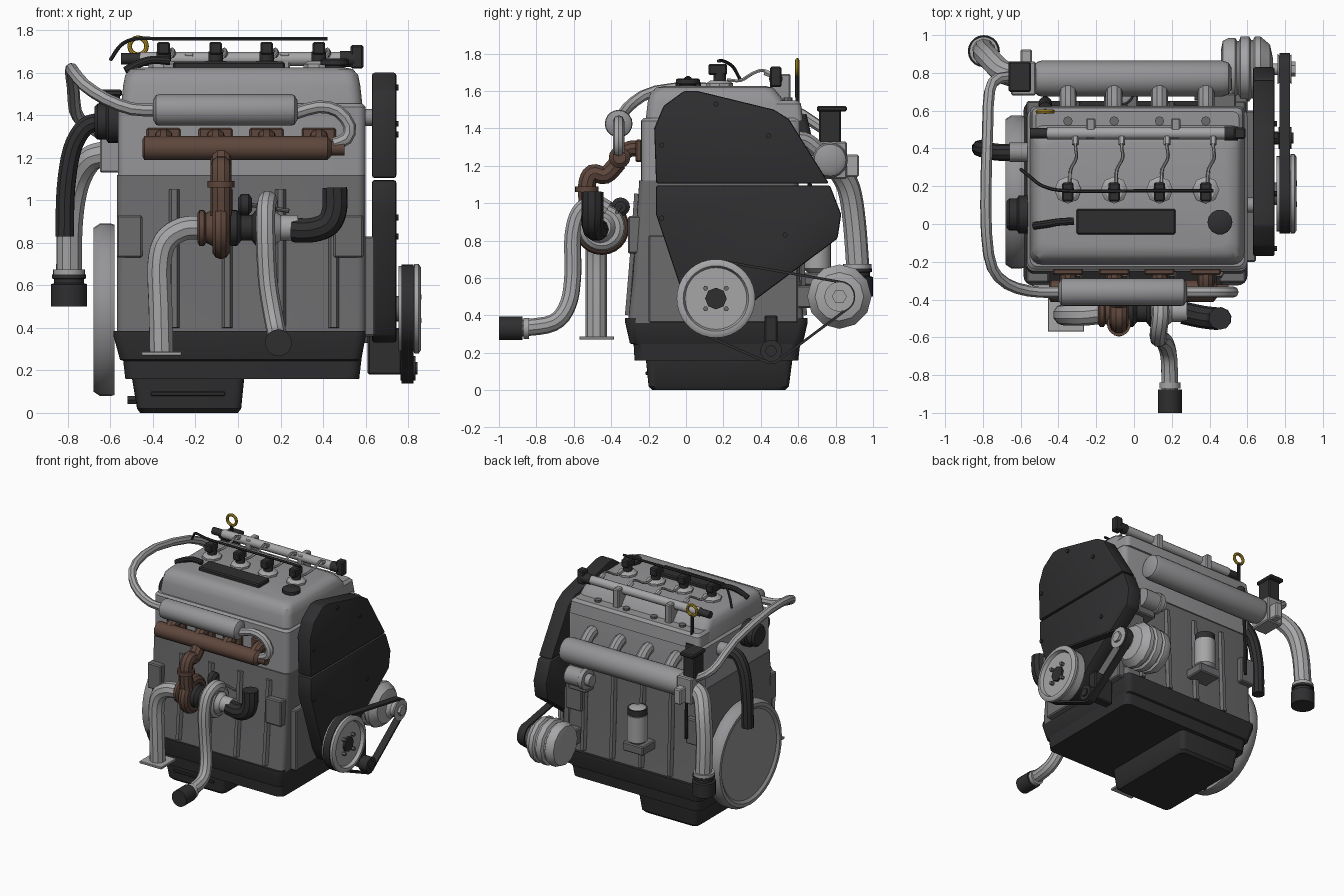
import bpy, bmesh, math
from mathutils import Vector, geometry

def mat(name, r, g, b):
    m = bpy.data.materials.new(name)
    m.diffuse_color = (r, g, b, 1)
    return m

BLACK = mat("black", .028, .028, .03)
IRON = mat("dark_iron", .15, .15, .155)
RUST = mat("rusty_brown", .11, .062, .045)
GOLD = mat("gold", .5, .31, .02)
STEEL = mat("steel", .38, .38, .39)
ALU = mat("grey_casting", .3, .3, .31)

def finish(name, bm, m):
    bmesh.ops.remove_doubles(bm, verts=bm.verts, dist=1e-5)
    bmesh.ops.recalc_face_normals(bm, faces=bm.faces)
    me = bpy.data.meshes.new(name)
    bm.to_mesh(me)
    bm.free()
    return link(name, me, m)

def link(name, data, m):
    ob = bpy.data.objects.new(name, data)
    bpy.context.collection.objects.link(ob)
    if m:
        data.materials.append(m)
    return ob

def bevel(ob, w, seg=2):
    b = ob.modifiers.new("bevel", 'BEVEL')
    b.width, b.segments, b.limit_method = w, seg, 'ANGLE'
    return ob

def skin(name, rings, m, caps=True):
    bm = bmesh.new()
    vs = [[bm.verts.new(p) for p in r] for r in rings]
    n = len(vs[0])
    for a, b in zip(vs, vs[1:]):
        for i in range(n):
            bm.faces.new((a[i], a[(i + 1) % n], b[(i + 1) % n], b[i]))
    if caps:
        bm.faces.new(vs[0])
        bm.faces.new(vs[-1])
    return finish(name, bm, m)

def box(name, x0, x1, y0, y1, z0, z1, m=None, w=.008):
    rings = [[(x0, y0, z), (x1, y0, z), (x1, y1, z), (x0, y1, z)] for z in (z0, z1)]
    return bevel(skin(name, rings, m), w, 1)

def rounded(levels, r):
    """Rounded rectangles (x0, x1, y0, y1, z) used as loft sections"""
    out = []
    for x0, x1, y0, y1, z in levels:
        ring = []
        for k, (cx, cy) in enumerate(((x1-r, y1-r), (x0+r, y1-r), (x0+r, y0+r), (x1-r, y0+r))):
            for j in range(5):
                a = (k + j / 4) * math.pi / 2
                ring.append((cx + r * math.cos(a), cy + r * math.sin(a), z))
        out.append(ring)
    return out

def lathe(name, profile, origin, axis, m=None, seg=20):
    """Profile of (radius, distance along axis)"""
    q = Vector(axis).to_track_quat('Z', 'Y')
    o = Vector(origin)
    rings = []
    for r, t in profile:
        r = max(r, 1e-4)
        rings.append([o + q @ Vector((r*math.cos(2*math.pi*i/seg), r*math.sin(2*math.pi*i/seg), t)) for i in range(seg)])
    return skin(name, rings, m)

def cyl(name, p, q, r, m=None, seg=20, r2=None):
    d = Vector(q) - Vector(p)
    return lathe(name, [(r, 0), (r if r2 is None else r2, d.length)], p, d, m, seg)

def tube(name, pts, r, m=None, steps=4, res=3):
    P = [Vector(p) for p in pts]
    P = [2*P[0] - P[1]] + P + [2*P[-1] - P[-2]]
    path = []
    for a, b, c, d in zip(P, P[1:], P[2:], P[3:]):
        for i in range(steps):
            t = i / steps
            path.append(.5*(2*b + (c-a)*t + (2*a-5*b+4*c-d)*t*t + (3*b-a-3*c+d)*t**3))
    path.append(P[-2])
    cu = bpy.data.curves.new(name, 'CURVE')
    cu.dimensions, cu.bevel_depth, cu.bevel_resolution, cu.use_fill_caps = '3D', r, res, True
    s = cu.splines.new('POLY')
    s.points.add(len(path) - 1)
    for pt, v in zip(s.points, path):
        pt.co = (*v, 1)
    return link(name, cu, m)

def plate(name, yz, x0, x1, m, w=.012):
    return bevel(skin(name, [[(x, y, z) for y, z in yz] for x in (x0, x1)], m), w)

PORTS = (-.35, -.105, .135, .38)

# Block, head, valve cover and rear ledge
skin("engine_block", rounded([(-.57, .6, -.31, .63, .36), (-.57, .6, -.285, .61, .6), (-.57, .6, -.25, .6, 1.12)], .04), IRON)
skin("cylinder_head", rounded([(-.565, .6, -.24, .61, 1.115), (-.565, .6, -.24, .61, 1.44), (-.55, .585, -.225, .61, 1.455)], .04), ALU)
skin("valve_cover", rounded([(-.55, .585, -.215, .56, 1.45), (-.54, .575, -.205, .53, 1.54), (-.53, .565, -.19, .49, 1.59),
     (-.505, .54, -.16, .465, 1.617), (-.47, .5, -.12, .43, 1.625)], .06), ALU)
skin("rear_ledge", rounded([(-.55, .585, .3, .625, 1.44), (-.54, .575, .3, .615, 1.53), (-.52, .555, .3, .595, 1.55)], .03), ALU)
for i, x in enumerate((-.3, -.05, .2, .45)):
    for y, b in ((-.255, -.305), (.6, .625)):
        tube(f"block_rib_{i}", [(x, b, .4), (x, (y + b)/2, .7), (x, y, 1.05)], .025, IRON, 2, 1)
for x0, x1 in ((-.57, -.45), (.45, .59)):
    box("mount_pad", x0, x1, -.31, -.22, .73, .93, IRON)
    box("rear_mount_pad", x0, x1, .58, .65, .7, .9, IRON)
box("front_plate", .59, .645, -.2, .6, .36, .83, IRON)

# Oil pan and sump
skin("oil_pan", rounded([(-.53, .57, -.275, .6, .16), (-.54, .58, -.28, .61, .245), (-.555, .58, -.3, .625, .25), (-.585, .6, -.325, .65, .36), (-.585, .6, -.325, .65, .385)], .05), BLACK)
skin("sump", rounded([(-.46, .0, -.18, .53, 0), (-.475, .015, -.2, .55, .02), (-.5, .03, -.215, .57, .17)], .04), BLACK)
box("sump_ridge", -.41, -.06, -.216, -.15, .08, .1, BLACK, .004)
cyl("drain_plug", (-.52, .17, .06), (-.46, .17, .06), .022, BLACK, 6)

# Flywheel and left end fittings
lathe("flywheel", [(0, 0), (.4, 0), (.405, .015), (.405, .07), (.385, .1), (.36, .1), (.34, .085), (0, .085)], (-.58, .17, .485), (-1, 0, 0), ALU, 40)
lathe("end_cap", [(.1, 0), (.1, .05), (.085, .06), (.085, .1), (.07, .115)], (-.56, .05, 1.37), (-1, 0, 0), BLACK)
cyl("coolant_outlet", (-.56, .38, 1.37), (-.66, .38, 1.37), .052, ALU)
tube("coolant_hose", [(-.65, .38, 1.37), (-.72, .38, 1.345), (-.78, .39, 1.24), (-.81, .4, 1.05), (-.815, .4, .83)], .045, BLACK)

# Timing cover in two halves
plate("timing_cover_upper", [(-.16, 1.105), (-.17, 1.4), (-.12, 1.52), (-.01, 1.6), (.06, 1.6), (.47, 1.5), (.55, 1.45), (.765, 1.105)], .63, .745, BLACK)
plate("timing_cover_lower", [(-.16, 1.095), (-.16, .94), (.0, .46), (.06, .36), (.16, .33), (.27, .36), (.38, .49), (.81, .81), (.83, .94), (.77, 1.095)], .63, .745, BLACK)
for y, z in ((.16, 1.53), (.44, 1.36), (-.13, 1.31), (-.13, .92), (.53, .83)):
    cyl("cover_bolt", (.74, y, z), (.756, y, z), .014, BLACK, 8)
cyl("cam_stub", (.58, .1, 1.39), (.64, .1, 1.39), .04, ALU)

# Crank pulley, idler, alternator and belt
lathe("crank_pulley", [(0, 0), (.2, 0), (.2, .06), (.185, .065), (.21, .075), (.21, .095), (.195, .105), (.175, .105), (.165, .08), (0, .08)], (.755, .16, .49), (1, 0, 0), STEEL, 36)
cyl("crank_shaft", (.6, .16, .49), (.77, .16, .49), .06, IRON)
cyl("crank_nut", (.82, .16, .49), (.85, .16, .49), .058, BLACK, 8)
for k in range(4):
    a = math.pi/4 + k*math.pi/2
    y, z = .16 + .078*math.cos(a), .49 + .078*math.sin(a)
    cyl("pulley_bolt", (.83, y, z), (.862, y, z), .014, IRON, 6)
lathe("idler_pulley", [(0, 0), (.058, 0), (.058, .07), (.03, .07), (.03, .08), (0, .08)], (.765, .455, .21), (1, 0, 0), BLACK)
box("idler_bracket", .61, .77, .42, .49, .18, .4, BLACK)
lathe("alternator", [(.1, 0), (.15, .01), (.165, .04), (.165, .075), (.15, .085), (.15, .095), (.172, .105), (.172, .15), (.155, .16), (.155, .17), (.172, .18), (.172, .21), (.13, .26), (.06, .275), (.03, .275), (.03, .33)], (.46, .82, .5), (1, 0, 0), STEEL, 12)
lathe("alternator_pulley", [(.03, 0), (.08, 0), (.06, .025), (.06, .05), (.08, .075), (.05, .075)], (.76, .82, .5), (1, 0, 0), STEEL)
cyl("alternator_nut", (.82, .82, .5), (.855, .82, .5), .04, STEEL, 6)
box("alternator_bracket", .48, .6, .58, .74, .44, .56, IRON)
pts = [Vector((y + r*math.cos(a*math.pi/18), z + r*math.sin(a*math.pi/18))) for y, z, r in ((.16, .49, .202), (.82, .5, .078), (.455, .21, .064)) for a in range(36)]
hull = [pts[i] for i in geometry.convex_hull_2d(pts)]
belt = skin("drive_belt", [[(x, p.x, p.y) for p in hull] for x in (.77, .825)], BLACK, False)
so = belt.modifiers.new("thickness", 'SOLIDIFY')
so.thickness, so.offset = .014, 0

# Intake plenum, runners, throttle and intake pipe
lathe("intake_plenum", [(.07, 0), (.09, .02), (.095, .04), (.095, 1.0), (.085, 1.03), (.06, 1.045)], (-.53, .77, 1.23), (1, 0, 0), ALU)
for x in PORTS:
    tube("intake_runner", [(x, .58, 1.34), (x, .65, 1.33), (x, .74, 1.25)], .045, ALU)
    cyl("ledge_bolt", (x, .545, 1.54), (x, .545, 1.565), .025, IRON, 8)
box("throttle_body", -.65, -.52, .68, .86, 1.13, 1.33, ALU)
box("throttle_flange", -.6, -.54, .84, .925, 1.14, 1.26, STEEL)
box("throttle_actuator", -.655, -.555, .71, .83, 1.32, 1.51, BLACK)
box("actuator_lid", -.665, -.545, .7, .86, 1.49, 1.52, BLACK)
tube("intake_pipe", [(-.62, .78, 1.22), (-.7, .81, 1.19), (-.76, .87, 1.08), (-.79, .9, .9), (-.795, .92, .64)], .062, STEEL)
lathe("intake_pipe_end", [(.065, 0), (.085, .0), (.085, .105), (.07, .11), (.07, .13), (.08, .132), (.08, .15), (.06, .15)], (-.795, .915, .5), (0, 0, 1), BLACK)
lathe("intake_clamp", [(.06, 0), (.076, 0), (.076, .03), (.06, .03)], (-.795, .915, .645), (0, 0, 1), STEEL)

# Rear: oil filter, pump and dipstick
lathe("oil_filter", [(.05, 0), (.075, .02), (.075, .22), (.06, .23), (.06, .27), (.03, .28)], (-.07, .7, .63), (0, 0, 1), STEEL)
cyl("filter_cap", (-.07, .7, .85), (-.07, .7, .9), .072, BLACK)
box("filter_bracket", -.16, .02, .58, .76, .56, .63, IRON)
lathe("coolant_pump", [(.07, 0), (.07, .12), (.078, .125), (.078, .16), (.045, .16), (.045, .2)], (.52, .7, 1.0), (-1, 0, 0), ALU)
box("pump_bracket", .38, .54, .58, .69, .88, 1.08, IRON)
tube("dipstick", [(-.47, .67, .75), (-.47, .665, 1.0), (-.47, .645, 1.35), (-.47, .6, 1.5), (-.47, .595, 1.69)], .012, BLACK)
cyl("dipstick_sleeve", (-.47, .64, 1.34), (-.47, .61, 1.47), .035, BLACK)
bpy.ops.mesh.primitive_torus_add(location=(-.47, .595, 1.725), rotation=(math.pi/2, 0, 0), major_radius=.04, minor_radius=.011, major_segments=16, minor_segments=8)
bpy.context.object.name = "dipstick_ring"
bpy.context.object.data.materials.append(GOLD)

# Top of cover: coils, fuel rail, cap, plate and wiring
for x in PORTS:
    lathe("coil_base", [(.072, 0), (.072, .025), (.05, .04)], (x, .18, 1.615), (0, 0, 1), STEEL, 8)
    cyl("coil_stem", (x, .18, 1.64), (x, .18, 1.7), .034, BLACK, 12)
    box("coil_plug", x-.03, x+.03, .12, .22, 1.685, 1.745, BLACK)
    tube("fuel_line", [(x+.01, .22, 1.66), (x+.015, .29, 1.655), (x+.045, .35, 1.69), (x+.04, .41, 1.71), (x+.04, .475, 1.68)], .009, STEEL, 3, 1)
    cyl("fuel_line_nut", (x+.04, .42, 1.7), (x+.04, .46, 1.685), .018, STEEL, 6)
cyl("fuel_rail", (-.46, .48, 1.665), (.52, .48, 1.665), .033, STEEL, 12)
for x in (-.23, .22):
    box("rail_foot", x-.025, x+.025, .45, .56, 1.52, 1.69, ALU)
cyl("rail_sensor", (-.55, .48, 1.665), (-.43, .48, 1.665), .027, BLACK, 12)
cyl("rail_end", (.48, .48, 1.665), (.55, .48, 1.665), .037, BLACK, 12)
box("rail_connector", .53, .59, .45, .51, 1.62, 1.73, BLACK)
tube("coil_wire", [(-.6, .29, 1.66), (-.55, .25, 1.73), (-.48, .2, 1.76), (-.35, .175, 1.76), (0, .175, 1.76), (.42, .175, 1.76)], .009, BLACK, 4, 1)
box("cover_plate", -.305, .22, -.055, .08, 1.615, 1.652, BLACK)
tube("breather_hose", [(-.53, -.01, 1.61), (-.46, .0, 1.645), (-.4, .01, 1.66), (-.32, .015, 1.655)], .02, BLACK)
lathe("oil_cap", [(.045, 0), (.045, .02), (.066, .022), (.066, .045), (.055, .052)], (.455, .01, 1.615), (0, 0, 1), BLACK, 14)

# Front heat exchanger and its looped pipes
lathe("cooler_cylinder", [(.045, 0), (.07, .015), (.074, .03), (.074, .65), (.07, .665), (.045, .68)], (-.4, -.36, 1.425), (1, 0, 0), ALU)
tube("cooler_return_pipe", [(-.39, -.36, 1.425), (-.5, -.36, 1.43), (-.62, -.34, 1.475), (-.72, -.28, 1.54), (-.77, -.16, 1.6), (-.785, .1, 1.615),
     (-.775, .5, 1.53), (-.765, .7, 1.42), (-.72, .77, 1.36), (-.6, .78, 1.29)], .03, STEEL, 2, 2)
tube("cooler_feed_pipe", [(.27, -.36, 1.41), (.38, -.36, 1.44), (.47, -.36, 1.42), (.525, -.36, 1.35), (.51, -.36, 1.29), (.45, -.36, 1.265)], .03, STEEL, 2, 2)

# Exhaust manifold
lathe("exhaust_log", [(.04, 0), (.058, .01), (.058, .87), (.035, .89), (.035, .95)], (-.45, -.355, 1.245), (1, 0, 0), RUST, 14)
for x in PORTS:
    box("exhaust_flange", x-.08, x+.08, -.27, -.235, 1.22, 1.34, RUST)
    tube("exhaust_port", [(x, -.24, 1.29), (x, -.3, 1.29), (x, -.36, 1.25)], .045, RUST)
tube("exhaust_elbow", [(-.08, -.36, 1.22), (-.08, -.43, 1.15), (-.08, -.5, 1.16), (-.08, -.53, 1.09), (-.08, -.52, .93)], .05, RUST)
cyl("elbow_flange", (-.08, -.53, 1.06), (-.08, -.53, 1.09), .063, RUST)

# Turbocharger: turbine, core and compressor
for nm, x, R, r, m in (("turbine_scroll", -.08, .105, .042, RUST), ("compressor_scroll", .13, .085, .042, STEEL)):
    bpy.ops.mesh.primitive_torus_add(location=(x, -.45, .87), rotation=(0, math.pi/2, 0), major_radius=R, minor_radius=r, major_segments=24, minor_segments=10)
    bpy.context.object.name = nm
    bpy.context.object.data.materials.append(m)
lathe("turbine_housing", [(.07, 0), (.085, .01), (.085, .03), (.07, .04), (.1, .1), (.1, .14), (.06, .16)], (-.19, -.46, .87), (1, 0, 0), RUST)
lathe("turbo_core", [(.085, 0), (.085, .03), (.06, .05), (.06, .1), (.085, .12), (.085, .15)], (-.035, -.46, .87), (1, 0, 0), BLACK)
lathe("compressor_housing", [(.09, 0), (.09, .06), (.06, .1), (.06, .18)], (.1, -.46, .87), (1, 0, 0), STEEL)
tube("air_inlet_hose", [(.26, -.47, .86), (.35, -.49, .86), (.425, -.5, .89), (.455, -.5, .96), (.455, -.5, 1.06)], .06, BLACK)
lathe("wastegate_actuator", [(.03, 0), (.05, .015), (.05, .05), (.03, .065)], (.0, -.35, .98), (1, 0, 0), BLACK)
cyl("wastegate_rod", (.05, -.35, .98), (.24, -.37, .95), .01, IRON, 8)
tube("boost_pipe", [(.14, -.42, .97), (.14, -.49, 1.0), (.13, -.57, .95), (.13, -.605, .82), (.14, -.605, .62), (.165, -.63, .46), (.185, -.71, .36), (.19, -.89, .33)], .046, STEEL)
cyl("boost_pipe_end", (.19, -.875, .33), (.19, -1, .33), .063, BLACK)
lathe("boost_clamp", [(.05, 0), (.056, 0), (.056, .03), (.05, .03)], (.19, -.87, .33), (0, 1, 0), STEEL)
tube("exhaust_downpipe", [(-.17, -.47, .87), (-.26, -.48, .865), (-.34, -.48, .81), (-.37, -.48, .7), (-.365, -.48, .5), (-.36, -.48, .28)], .058, STEEL)
box("downpipe_flange", -.455, -.265, -.57, -.385, .27, .288, STEEL, .003)

# Bake curves and modifiers, then shade smooth with sharp edges kept
bpy.ops.object.select_all(action='SELECT')
bpy.context.view_layer.objects.active = bpy.context.selected_objects[0]
bpy.ops.object.convert(target='MESH')
bpy.ops.object.shade_smooth_by_angle(angle=math.radians(35))
